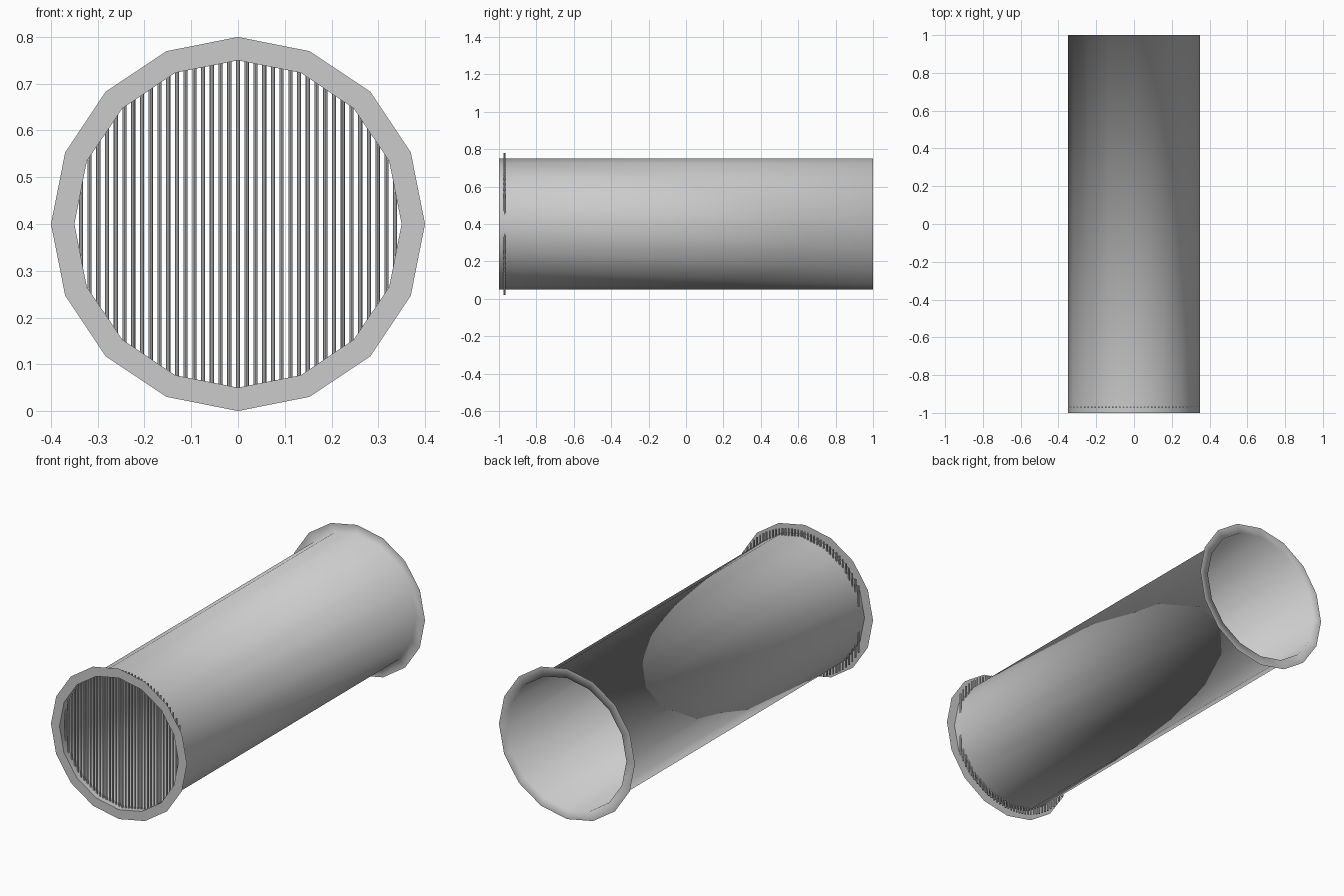
import bpy, bmesh, math

if "Cube" in bpy.data.objects:
    bpy.data.objects.remove(bpy.data.objects["Cube"])

SIDES, CZ = 16, 0.4
R_TUBE, R_FLANGE = 0.35, 0.4

grey = bpy.data.materials.new("mid grey")
grey.diffuse_color = (0.6, 0.6, 0.6, 1)
grey.use_nodes = True
grey.node_tree.nodes["Principled BSDF"].inputs["Base Color"].default_value = grey.diffuse_color


def finish(bm, name):
    mesh = bpy.data.meshes.new(name)
    bm.to_mesh(mesh)
    bm.free()
    mesh.materials.append(grey)
    obj = bpy.data.objects.new(name, mesh)
    bpy.context.collection.objects.link(obj)
    return obj


def ring(bm, r, y):
    return [bm.verts.new((r * math.sin(2 * math.pi * i / SIDES), y,
                          CZ + r * math.cos(2 * math.pi * i / SIDES)))
            for i in range(SIDES)]


def bridge(bm, a, b, smooth):
    for i in range(SIDES):
        j = (i + 1) % SIDES
        f = bm.faces.new((a[i], a[j], b[j], b[i]))
        f.smooth = smooth


# thin-walled pipe with a flat flange at each end
bm = bmesh.new()
rings = [ring(bm, R_FLANGE, -1), ring(bm, R_TUBE, -1),
         ring(bm, R_TUBE, 1), ring(bm, R_FLANGE, 1)]
bridge(bm, rings[0], rings[1], False)
bridge(bm, rings[1], rings[2], True)
bridge(bm, rings[2], rings[3], True)
bmesh.ops.recalc_face_normals(bm, faces=bm.faces)
# make the tube wall face outward
wall = next(f for f in bm.faces if abs(f.calc_center_median().y) < 0.5)
c = wall.calc_center_median()
if wall.normal.x * c.x + wall.normal.z * (c.z - CZ) < 0:
    bmesh.ops.reverse_faces(bm, faces=bm.faces)
finish(bm, "flanged_pipe")

# grille of thin vertical bars just inside the front opening
bm = bmesh.new()
BARS, SPAN, R_BAR, R_GRILLE = 37, 0.336, 0.0045, 0.38
for i in range(BARS):
    x = -SPAN + 2 * SPAN * i / (BARS - 1)
    half = math.sqrt(R_GRILLE ** 2 - x ** 2)
    made = bmesh.ops.create_cone(bm, cap_ends=True, segments=8, radius1=R_BAR,
                                 radius2=R_BAR, depth=2 * half)
    bmesh.ops.translate(bm, verts=made["verts"], vec=(x, -0.97, CZ))
finish(bm, "grille_bars")
